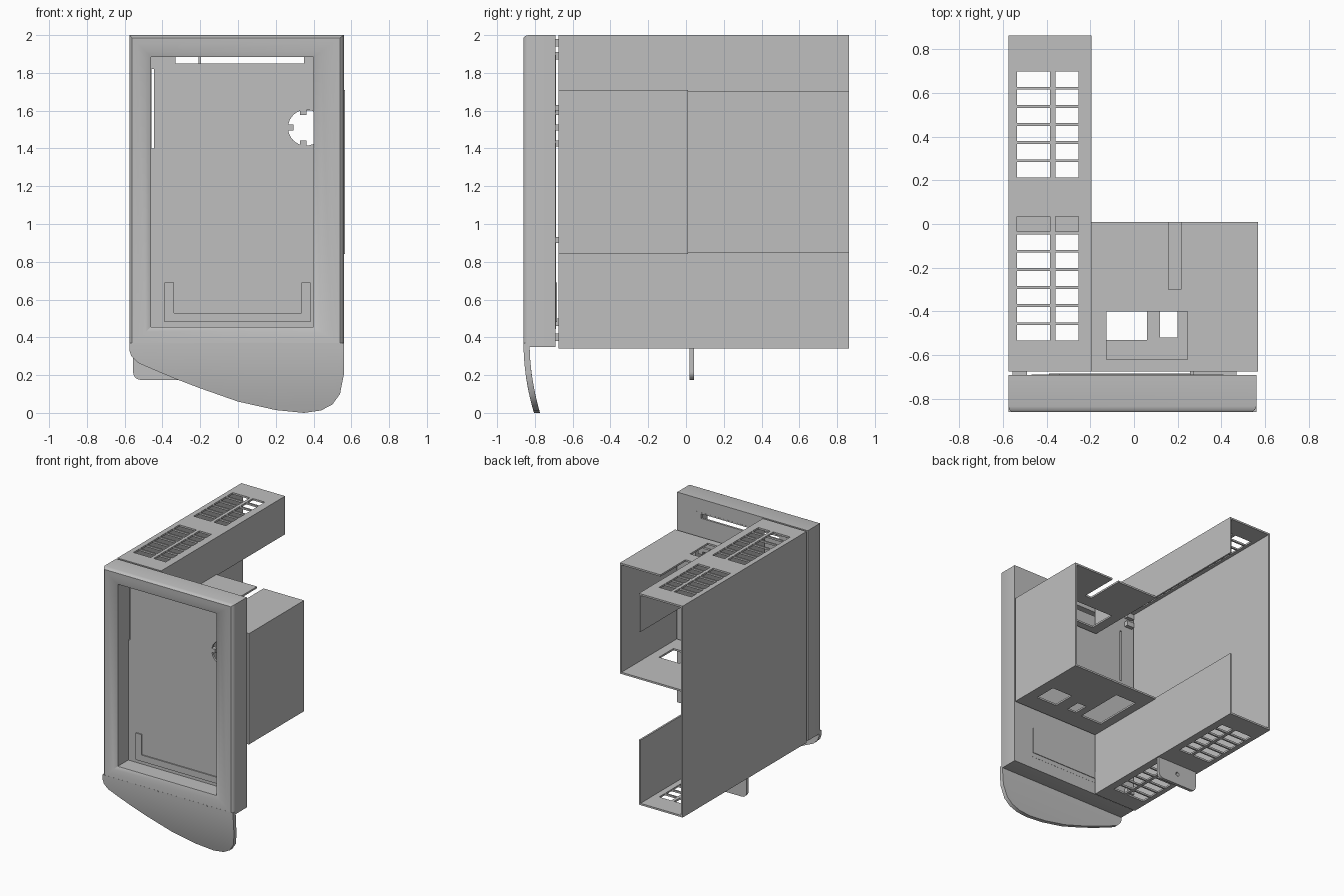
import bpy, bmesh, math
from mathutils import Matrix, Vector

cube = bpy.data.objects.get("Cube")
if cube:
    bpy.data.objects.remove(cube, do_unlink=True)

grey = bpy.data.materials.new("plain grey")
grey.use_nodes = True
grey.diffuse_color = (0.52, 0.52, 0.52, 1)
grey.node_tree.nodes["Principled BSDF"].inputs["Base Color"].default_value = (0.52, 0.52, 0.52, 1)


def finish(name, bm, smooth=False):
    bmesh.ops.recalc_face_normals(bm, faces=bm.faces)
    mesh = bpy.data.meshes.new(name)
    bm.to_mesh(mesh)
    bm.free()
    mesh.materials.append(grey)
    ob = bpy.data.objects.new(name, mesh)
    bpy.context.scene.collection.objects.link(ob)
    if smooth:
        bpy.ops.object.select_all(action="DESELECT")
        ob.select_set(True)
        bpy.context.view_layer.objects.active = ob
        bpy.ops.object.shade_smooth_by_angle(angle=math.radians(35))
    return ob


def block(name, x, y, z):
    bm = bmesh.new()
    bmesh.ops.create_cube(bm, size=1)
    for v in bm.verts:
        v.co = [(r[0] + r[1]) / 2 + c * (r[1] - r[0]) for r, c in zip((x, y, z), v.co)]
    return finish(name, bm)


def solidify(ob, thickness, offset=0):
    mod = ob.modifiers.new("thickness", "SOLIDIFY")
    mod.thickness = thickness
    mod.offset = offset


def plate(name, axis, pos, a, b, holes=(), thick=0.014):
    """Flat sheet across one axis with rectangular holes (a0, a1, b0, b1)."""
    us = sorted({*a, *[u for h in holes for u in h[:2]]})
    vs = sorted({*b, *[v for h in holes for v in h[2:]]})
    bm = bmesh.new()
    verts = {}

    def vert(u, v):
        if (u, v) not in verts:
            co = [u, v]
            co.insert(axis, pos)
            verts[u, v] = bm.verts.new(co)
        return verts[u, v]

    for u0, u1 in zip(us, us[1:]):
        for v0, v1 in zip(vs, vs[1:]):
            mu, mv = (u0 + u1) / 2, (v0 + v1) / 2
            if not any(h[0] < mu < h[1] and h[2] < mv < h[3] for h in holes):
                bm.faces.new([vert(u0, v0), vert(u1, v0), vert(u1, v1), vert(u0, v1)])
    ob = finish(name, bm)
    solidify(ob, thick)
    return ob


def drill(ob, x, y, z, radius):
    """Round hole along y."""
    bm = bmesh.new()
    bmesh.ops.create_cone(bm, cap_ends=True, segments=32, radius1=radius, radius2=radius, depth=0.2,
                          matrix=Matrix.Translation((x, y, z)) @ Matrix.Rotation(math.pi / 2, 4, "X"))
    cutter = finish(ob.name + "_cutter", bm)
    cutter.hide_render = True
    cutter.display_type = "WIRE"
    mod = ob.modifiers.new("hole", "BOOLEAN")
    mod.operation = "DIFFERENCE"
    mod.object = cutter
    cutter.hide_set(True)


# Side channel: tall wall, vented top and bottom, two flanges
L, R, FRONT, BACK = -0.575, -0.195, -0.675, 0.863


def vents(start, rows):
    return [(x0, x1, round(start + i * 0.083, 3), round(start + i * 0.083 + 0.07, 3))
            for i in range(rows) for x0, x1 in ((-0.535, -0.385), (-0.36, -0.255))]


T = 0.007
plate("side_wall", 0, L + T, (FRONT, BACK), (0.34, 2.0))
plate("channel_top", 2, 2.0 - T, (L, R), (FRONT, BACK), vents(0.213, 6) + vents(-0.533, 7))
plate("channel_bottom", 2, 0.34 + T, (L, R), (FRONT, BACK), vents(0.213, 6) + vents(-0.533, 6))
plate("upper_flange", 0, R - T, (FRONT, BACK), (1.7, 2.0))
plate("lower_flange", 0, R - T, (FRONT, BACK), (0.34, 0.85))

# Side box, open to the rear and to the channel
plate("box_top", 2, 1.71 - T, (R, 0.567), (FRONT, 0.01),
      [(-0.125, 0.245, -0.62, -0.4), (0.158, 0.215, -0.3, 0.01)])
plate("box_bottom", 2, 0.84 + T, (R, 0.567), (FRONT, 0.01),
      [(-0.125, 0.06, -0.53, -0.13), (0.12, 0.2, -0.52, -0.4), (0.3, 0.48, -0.53, -0.35)])
plate("box_side", 0, 0.567 - T, (FRONT, 0.01), (0.84, 1.71))

# Front bezel: one profile swept round a mitred rectangle
outer = (-0.575, 0.56, 0.35, 2.0)
inner = (-0.46, 0.40, 0.455, 1.885)
profile = [(0, -0.69), (0, -0.835), (0.04, -0.85), (0.13, -0.86), (0.4, -0.857),
           (0.75, -0.848), (1, -0.835), (1, -0.69)]
bm = bmesh.new()
rings = []
for ix, iz in ((0, 2), (1, 2), (1, 3), (0, 3)):
    rings.append([bm.verts.new((outer[ix] + t * (inner[ix] - outer[ix]), y,
                                outer[iz] + t * (inner[iz] - outer[iz]))) for t, y in profile])
n = len(profile)
for i in range(4):
    p, q = rings[i], rings[(i + 1) % 4]
    for j in range(n):
        k = (j + 1) % n
        bm.faces.new([p[j], q[j], q[k], p[k]])
finish("bezel_frame", bm, smooth=True)

# Recessed front panel with slots and a round opening
panel = plate("front_panel", 1, -0.697, (-0.47, 0.41), (0.445, 1.895),
              [(-0.33, 0.35, 1.85, 1.885), (-0.459, -0.445, 1.4, 1.82)], 0.016)
drill(panel, 0.36, -0.697, 1.51, 0.095)
for i, angle in enumerate((100, 180, 260)):
    a = math.radians(angle)
    x, z = 0.36 + 0.085 * math.cos(a), 1.51 + 0.085 * math.sin(a)
    block(f"opening_clip_{i}", (x - 0.018, x + 0.018), (-0.705, -0.67), (z - 0.016, z + 0.016))

# U-shaped rib on the panel
rib_y = (-0.714, -0.684)
block("rib_bottom", (-0.39, 0.385), rib_y, (0.48, 0.53))
for side, x in (("right", -0.39), ("left", 0.335)):
    block("rib_" + side, (x, x + 0.05), rib_y, (0.53, 0.69))

# Clips joining bezel and body
for i, z in enumerate((0.38, 0.46, 1.87, 1.94)):
    block(f"channel_clip_{i}", (-0.555, -0.49), (-0.7, -0.66), (z, z + 0.04))
for i, z in enumerate((0.9, 1.6)):
    block(f"box_clip_{i}", (0.27, 0.47), (-0.695, -0.67), (z, z + 0.03))

# Curved lip below the bezel
edge = [(-0.575, 0.33), (-0.565, 0.3), (-0.53, 0.265), (-0.45, 0.23), (-0.33, 0.18), (-0.2, 0.13),
        (0, 0.06), (0.2, 0.015), (0.35, 0.0), (0.44, 0.013), (0.5, 0.045), (0.54, 0.1), (0.56, 0.2)]
ROWS, TOP = 10, 0.37
bm = bmesh.new()
cols = []
for x, low in edge:
    col = []
    for i in range(ROWS + 1):
        z = TOP + (low - TOP) * i / ROWS
        y = -0.86 + 0.055 * ((TOP - z) / TOP) ** 2
        col.append((bm.verts.new((x, y, z)), bm.verts.new((x, y + 0.032, z))))
    cols.append(col)
for c, d in zip(cols, cols[1:]):
    for i in range(ROWS):
        for s in (0, 1):
            bm.faces.new([c[i][s], d[i][s], d[i + 1][s], c[i + 1][s]])
    for i in (0, ROWS):
        bm.faces.new([c[i][0], d[i][0], d[i][1], c[i][1]])
for col in (cols[0], cols[-1]):
    for i in range(ROWS):
        bm.faces.new([col[i][0], col[i + 1][0], col[i + 1][1], col[i][1]])
finish("lower_lip", bm, smooth=True)

# Mounting tab under the channel, with rounded lower corners
bm = bmesh.new()
pts = [(-0.555, 0.345)]
for cx, start in ((-0.515, 180), (-0.245, 270)):
    for i in range(6):
        a = math.radians(start + i * 18)
        pts.append((cx + 0.04 * math.cos(a), 0.215 + 0.04 * math.sin(a)))
pts.append((-0.205, 0.345))
bm.faces.new([bm.verts.new((x, 0.03, z)) for x, z in pts])
tab = finish("mounting_tab", bm)
solidify(tab, 0.024)
drill(tab, -0.38, 0.03, 0.26, 0.016)
